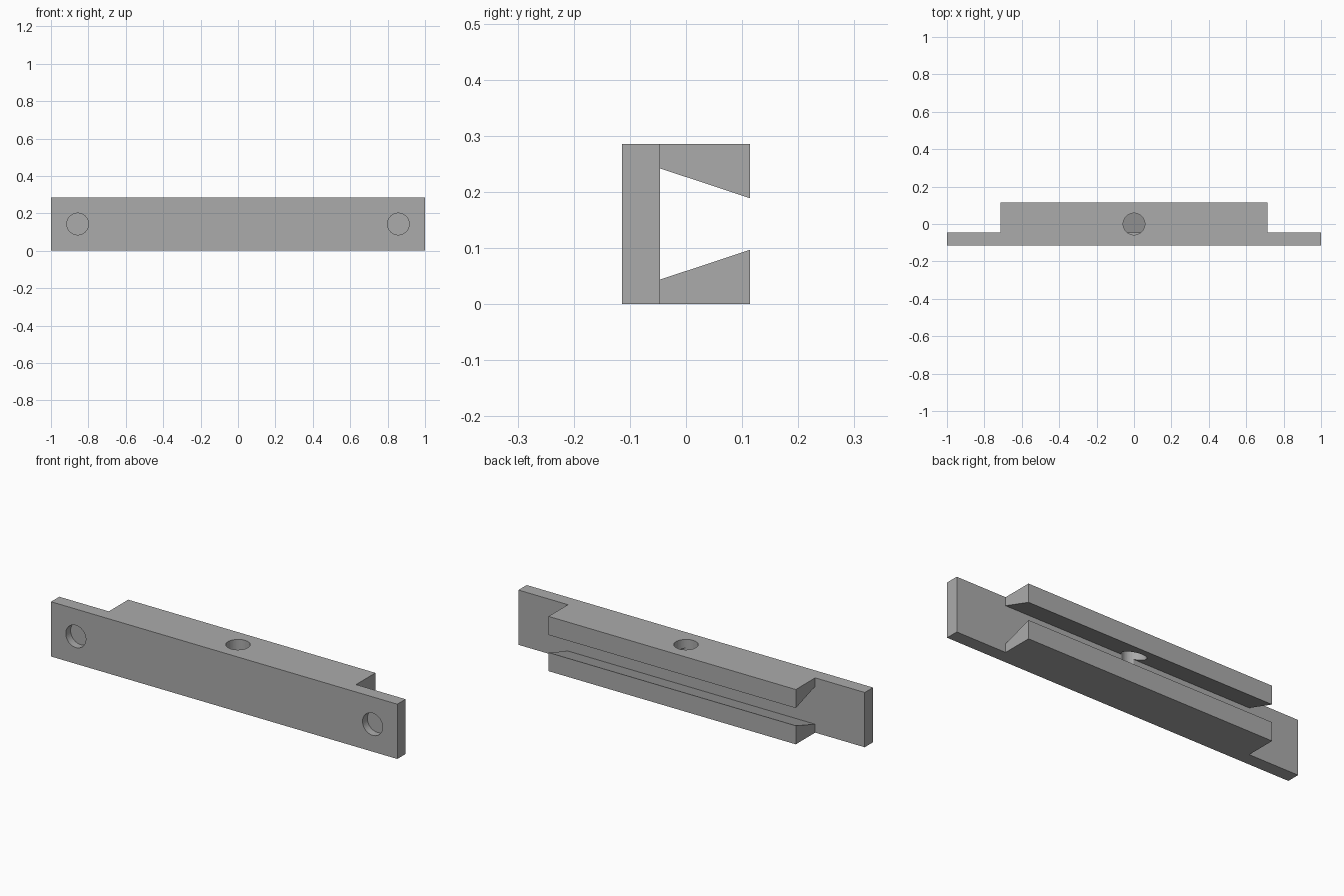
import bpy
import bmesh
from mathutils import Matrix

cube = bpy.data.objects.get("Cube")
if cube:
    bpy.data.objects.remove(cube)

# Overall sizes
HEIGHT = 0.286
FRONT, STEP, BACK = -0.114, -0.046, 0.114
HALF_RAIL = 0.714
HOLE_RADIUS = 0.058

grey = bpy.data.materials.new("plain grey")
grey.use_nodes = True
colour = (0.41, 0.41, 0.41, 1)
grey.diffuse_color = colour
grey.node_tree.nodes["Principled BSDF"].inputs["Base Color"].default_value = colour


def add_object(name, bm):
    bmesh.ops.recalc_face_normals(bm, faces=bm.faces)
    mesh = bpy.data.meshes.new(name)
    bm.to_mesh(mesh)
    bm.free()
    mesh.materials.append(grey)
    obj = bpy.data.objects.new(name, mesh)
    bpy.context.collection.objects.link(obj)
    return obj


def extrude_profile(name, profile, half_length):
    """Extrude a (y, z) outline along x."""
    bm = bmesh.new()
    face = bm.faces.new([bm.verts.new((-half_length, y, z)) for y, z in profile])
    result = bmesh.ops.extrude_face_region(bm, geom=[face])
    verts = [v for v in result["geom"] if isinstance(v, bmesh.types.BMVert)]
    bmesh.ops.translate(bm, verts=verts, vec=(2 * half_length, 0, 0))
    return add_object(name, bm)


def drill(target, name, centre, depth, rotation=Matrix()):
    """Cut a round hole with a hidden cylinder."""
    bm = bmesh.new()
    bmesh.ops.create_cone(bm, cap_ends=True, segments=48, radius1=HOLE_RADIUS,
                          radius2=HOLE_RADIUS, depth=depth,
                          matrix=Matrix.Translation(centre) @ rotation)
    cutter = add_object(name, bm)
    cutter.hide_render = True
    cutter.hide_viewport = True
    cutter.display_type = 'WIRE'
    mod = target.modifiers.new(name, 'BOOLEAN')
    mod.operation = 'DIFFERENCE'
    mod.solver = 'EXACT'
    mod.object = cutter


# Mounting plate across the front
plate = extrude_profile("mounting_plate", [
    (FRONT, 0), (STEP, 0), (STEP, HEIGHT), (FRONT, HEIGHT)], 1)

# Two tapered jaws forming the dovetail channel
lower_jaw = [(STEP, 0), (BACK, 0), (BACK, 0.097), (STEP, 0.044)]
extrude_profile("lower_jaw", lower_jaw, HALF_RAIL)
upper_jaw = extrude_profile("upper_jaw", [(y, HEIGHT - z) for y, z in lower_jaw], HALF_RAIL)

# Blind screw holes in the plate ends
for side, label in ((1, "left"), (-1, "right")):
    drill(plate, label + "_screw_hole_cutter", (side * 0.857, FRONT, HEIGHT / 2),
          0.08, Matrix.Rotation(1.5707963, 4, 'X'))

# Vertical hole through the upper jaw, grooving the plate behind it
for part in (plate, upper_jaw):
    drill(part, part.name + "_centre_hole_cutter", (0, 0, 0.24), 0.2)
